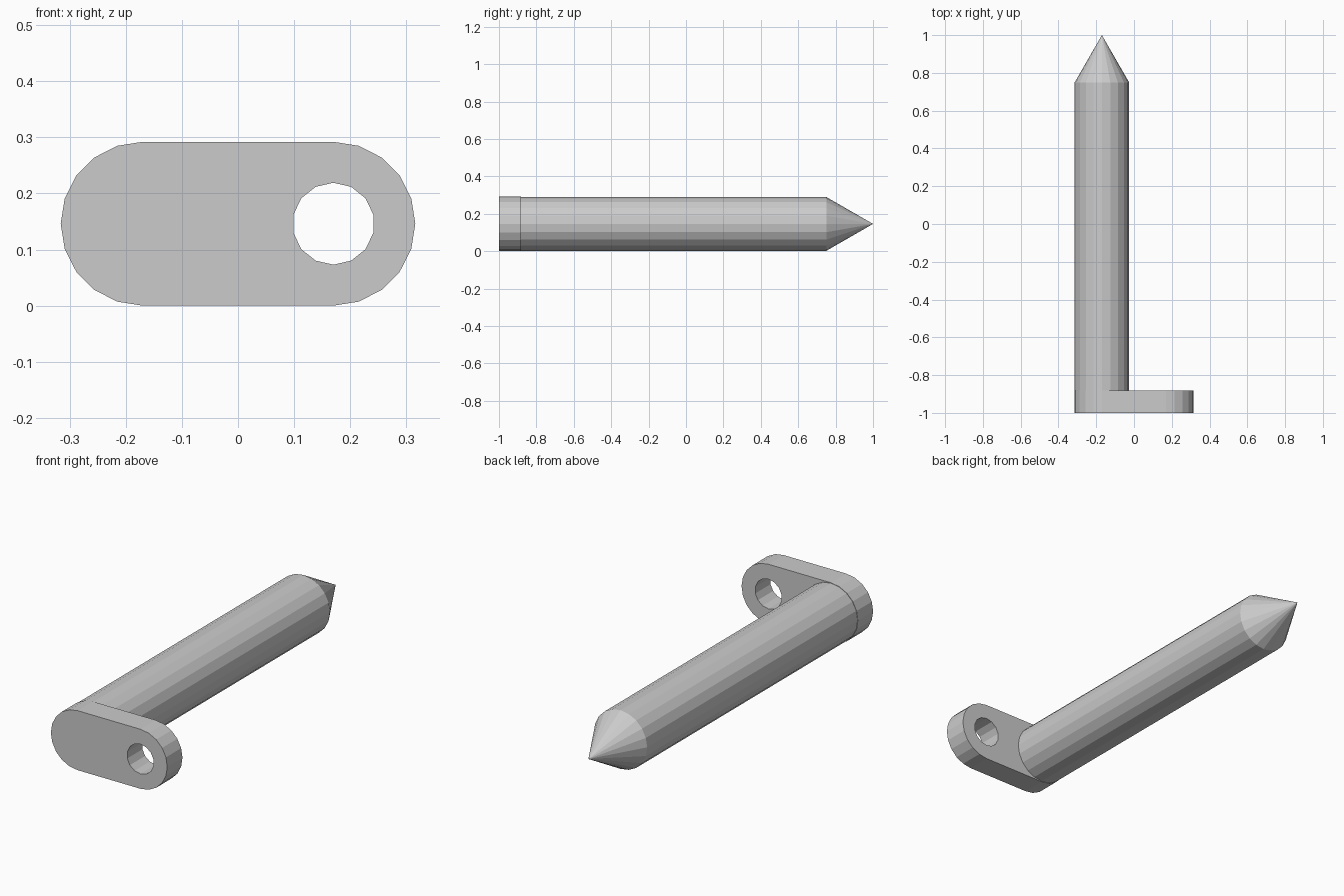
import bpy, bmesh
from math import sin, cos, pi

if "Cube" in bpy.data.objects:
    bpy.data.objects.remove(bpy.data.objects["Cube"])

R = 0.146      # outer radius
CX = 0.17      # centre offset of both rounded ends


def arc(cx, radius, start, end, steps):
    return [(cx + radius * sin(start + (end - start) * i / steps),
             R + radius * cos(start + (end - start) * i / steps))
            for i in range(steps + 1)]


def add_loop(curve, points):
    spline = curve.splines.new('POLY')
    spline.points.add(len(points) - 1)
    for p, (x, z) in zip(spline.points, points):
        p.co = (x, z, 0, 1)
    spline.use_cyclic_u = True
    spline.use_smooth = False


# Rounded end plate with a round hole
curve = bpy.data.curves.new("end_plate", 'CURVE')
curve.dimensions = '2D'
curve.fill_mode = 'BOTH'
curve.extrude = 0.059
add_loop(curve, arc(CX, R, 0, pi, 10) + arc(-CX, R, pi, 2 * pi, 10))
add_loop(curve, arc(CX, 0.073, 0, 2 * pi, 14)[:-1])
plate = bpy.data.objects.new("end_plate", curve)
plate.location = (0, -0.941, 0)
plate.rotation_euler = (pi / 2, 0, 0)
bpy.context.collection.objects.link(plate)
bpy.context.view_layer.objects.active = plate
plate.select_set(True)
bpy.ops.object.convert(target='MESH')

# Long round pin with a conical point
bm = bmesh.new()
rings = [[bm.verts.new((x, y, z)) for x, z in arc(-CX, 0.144, 0, 2 * pi, 20)[:-1]]
         for y in (-0.89, 0.75)]
tip = bm.verts.new((-CX, 1, R))
bm.faces.new(rings[0])
for i in range(20):
    j = (i + 1) % 20
    bm.faces.new((rings[0][i], rings[0][j], rings[1][j], rings[1][i]))
    bm.faces.new((rings[1][i], rings[1][j], tip))
bmesh.ops.recalc_face_normals(bm, faces=bm.faces)
mesh = bpy.data.meshes.new("pointed_pin")
bm.to_mesh(mesh)
bm.free()
bpy.context.collection.objects.link(bpy.data.objects.new("pointed_pin", mesh))
